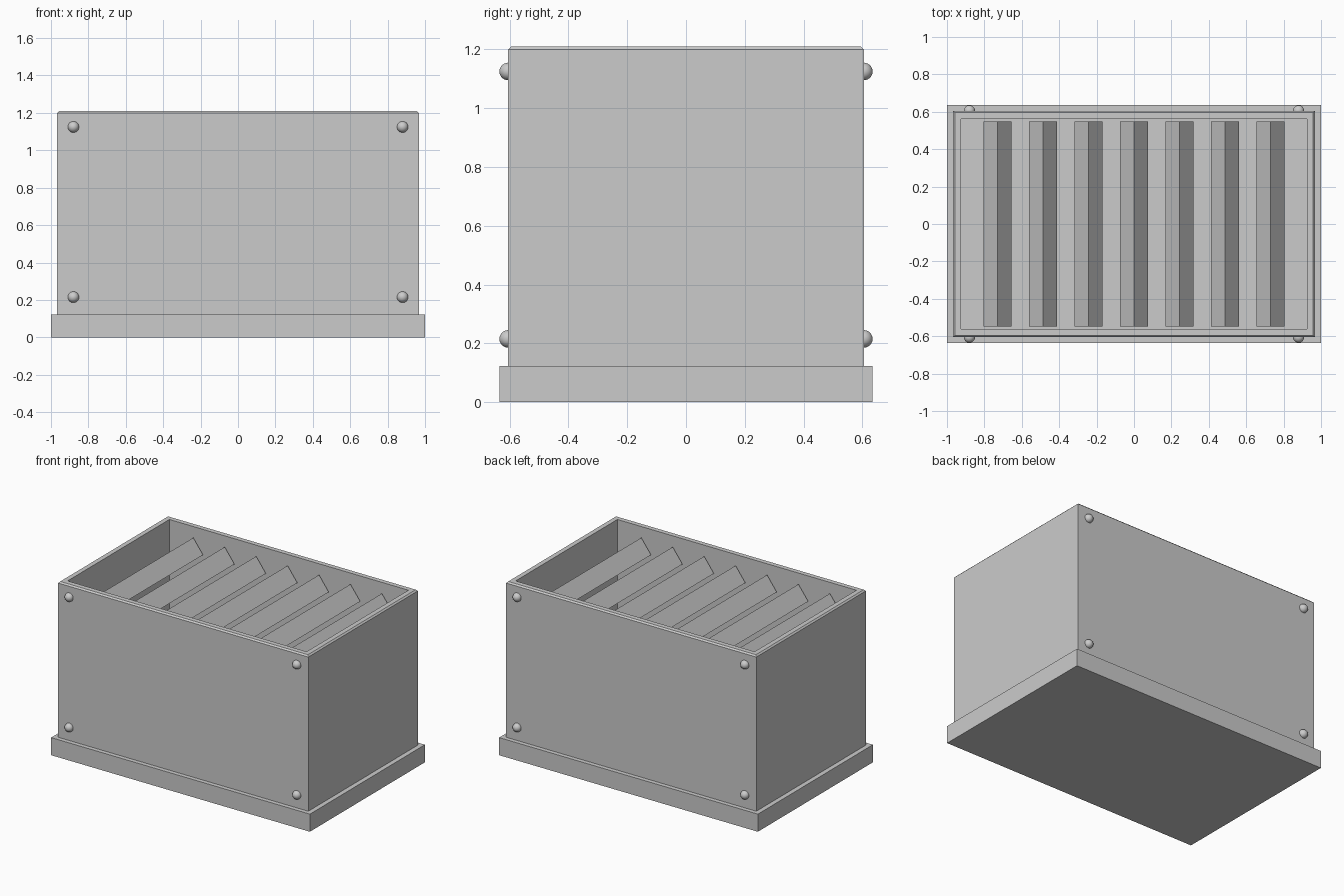
import bpy, bmesh
from math import radians

cube = bpy.data.objects.get("Cube")
if cube:
    bpy.data.objects.remove(cube, do_unlink=True)

grey = bpy.data.materials.new("plain grey")
grey.use_nodes = True
colour = (0.6, 0.6, 0.6, 1)
grey.diffuse_color = colour
grey.node_tree.nodes["Principled BSDF"].inputs["Base Color"].default_value = colour


def add_object(name, bm):
    bmesh.ops.recalc_face_normals(bm, faces=bm.faces)
    mesh = bpy.data.meshes.new(name)
    bm.to_mesh(mesh)
    bm.free()
    mesh.materials.append(grey)
    obj = bpy.data.objects.new(name, mesh)
    bpy.context.collection.objects.link(obj)
    return obj


def box(hx, hy, z0, z1):
    bm = bmesh.new()
    bmesh.ops.create_cube(bm, size=1)
    for v in bm.verts:
        v.co = (v.co.x * 2 * hx, v.co.y * 2 * hy, z1 if v.co.z > 0 else z0)
    return bm


BASE_TOP, TOP = 0.123, 1.21
HX, HY, WALL = 0.967, 0.605, 0.057

# Base plinth
add_object("base", box(1, 0.635, 0, BASE_TOP))

# Open-topped case: chamfer the upper rim, then sink the top face inward
bm = box(HX, HY, BASE_TOP, TOP)
rim = [e for e in bm.edges if all(v.co.z > TOP - 0.01 for v in e.verts)]
bmesh.ops.bevel(bm, geom=rim, offset=0.01, segments=1, affect='EDGES')
top = max(bm.faces, key=lambda f: f.calc_center_median().z)
bmesh.ops.inset_region(bm, faces=[top], thickness=WALL - 0.01)
hole = bmesh.ops.extrude_discrete_faces(bm, faces=[top])["faces"][0]
for v in hole.verts:
    v.co.z = BASE_TOP + 0.005
add_object("case", bm)

# Seven ridged slats across the opening
for i in range(7):
    x = (i - 3) * 0.243
    bm = bmesh.new()
    profile = [(x - 0.075, 1.04), (x, 1.14), (x + 0.075, 1.04)]
    face = bm.faces.new([bm.verts.new((px, WALL - HY, pz)) for px, pz in profile])
    end = bmesh.ops.extrude_face_region(bm, geom=[face])["geom"]
    moved = [g for g in end if isinstance(g, bmesh.types.BMVert)]
    bmesh.ops.translate(bm, verts=moved, vec=(0, 2 * (HY - WALL), 0))
    add_object(f"slat_{i + 1}", bm)

# Round bolt heads near the corners of the front and back panels
for side, y in (("front", -HY), ("back", HY)):
    for hand, x in (("right", -0.88), ("left", 0.88)):
        for level, z in (("lower", 0.215), ("upper", 1.125)):
            bpy.ops.mesh.primitive_uv_sphere_add(
                segments=24, ring_count=12, radius=0.03,
                location=(x, y, z), rotation=(radians(90), 0, 0))
            bolt = bpy.context.object
            bolt.name = f"{side}_{hand}_{level}_bolt"
            bolt.data.materials.append(grey)
            bpy.ops.object.shade_smooth()
